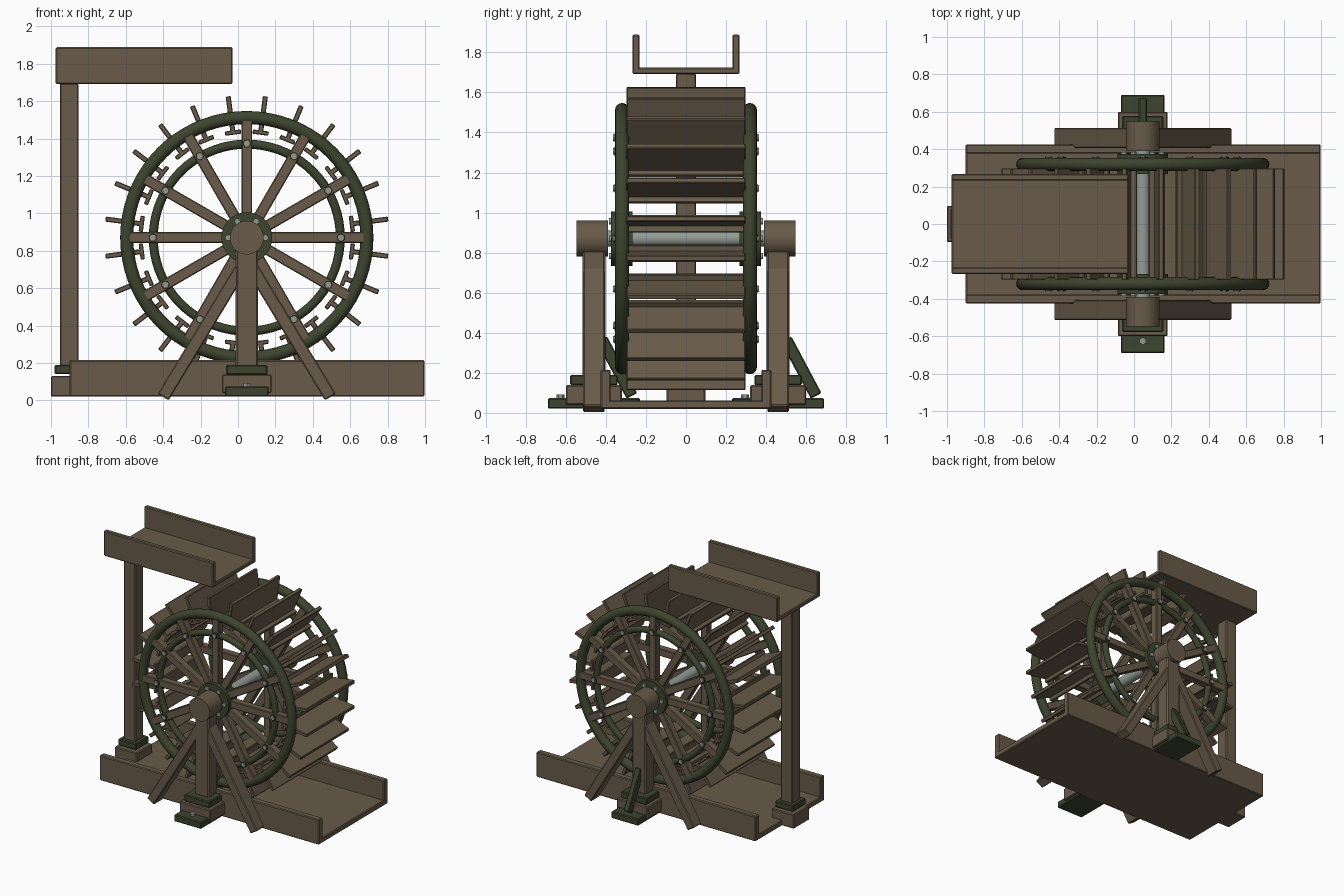
import bpy, bmesh, math
from mathutils import Matrix, Vector

if "Cube" in bpy.data.objects:
    bpy.data.objects.remove(bpy.data.objects["Cube"])


def material(name, rgb):
    m = bpy.data.materials.new(name)
    m.diffuse_color = (*rgb, 1)
    m.use_nodes = True
    m.node_tree.nodes["Principled BSDF"].inputs["Base Color"].default_value = m.diffuse_color
    return m


WOOD = material("weathered_wood", (0.138, 0.105, 0.066))
GREEN = material("dark_green_iron", (0.046, 0.058, 0.027))
STEEL = material("pale_steel", (0.29, 0.33, 0.30))

CX, CZ = 0.047, 0.87                      # wheel axis
CENTRE = Matrix.Translation((CX, 0, CZ))


def turn(a):
    """Frame on the wheel axis whose local x points outward at angle a."""
    return CENTRE @ Matrix.Rotation(-a, 4, 'Y')


def finish(name, bm, mat, bevel=0.0):
    me = bpy.data.meshes.new(name)
    bmesh.ops.recalc_face_normals(bm, faces=bm.faces)
    bm.to_mesh(me)
    bm.free()
    me.materials.append(mat)
    ob = bpy.data.objects.new(name, me)
    bpy.context.collection.objects.link(ob)
    if bevel:
        b = ob.modifiers.new("soft_edges", 'BEVEL')
        b.width, b.segments, b.limit_method = bevel, 1, 'ANGLE'
    else:
        bpy.ops.object.select_all(action='DESELECT')
        ob.select_set(True)
        bpy.context.view_layer.objects.active = ob
        bpy.ops.object.shade_smooth_by_angle(angle=math.radians(35))
    return ob


def add_box(bm, lo, hi, frame=Matrix()):
    lo, hi = Vector(lo), Vector(hi)
    bmesh.ops.create_cube(bm, size=1, matrix=frame @ Matrix.Translation((lo + hi) / 2)
                          @ Matrix.Diagonal((*(hi - lo), 1)))


def add_cyl(bm, radius, y0, y1, frame=Matrix(), sides=32):
    """Cylinder along y."""
    m = frame @ Matrix.Translation((0, (y0 + y1) / 2, 0)) @ Matrix.Rotation(math.pi / 2, 4, 'X')
    bmesh.ops.create_cone(bm, cap_ends=True, segments=sides, radius1=radius,
                          radius2=radius, depth=abs(y1 - y0), matrix=m)


def box(name, lo, hi, mat, frame=Matrix(), bevel=0.006):
    bm = bmesh.new()
    add_box(bm, lo, hi, frame)
    return finish(name, bm, mat, bevel)


def cylinder(name, radius, y0, y1, mat, frame=Matrix(), sides=32):
    bm = bmesh.new()
    add_cyl(bm, radius, y0, y1, frame, sides)
    return finish(name, bm, mat)


def ring(name, major, minor, y, mat):
    bpy.ops.mesh.primitive_torus_add(major_radius=major, minor_radius=minor, major_segments=72,
                                     minor_segments=16, location=(CX, y, CZ),
                                     rotation=(math.pi / 2, 0, 0))
    ob = bpy.context.object
    ob.name = name
    ob.data.materials.append(mat)
    bpy.ops.object.shade_smooth()


def channel(name, x0, x1, half, wall, z0, z1, floor):
    """Open-ended trough: floor plank and two side planks."""
    box(name + "_floor", (x0, -half + 0.01, z0), (x1, half - 0.01, z0 + floor), WOOD)
    for s, side in ((-1, "front"), (1, "back")):
        ys = sorted((s * half, s * (half - wall)))
        box(f"{name}_{side}_wall", (x0, ys[0], z0), (x1, ys[1], z1), WOOD)


# Tail race below and flume above
channel("tail_race", -0.9, 0.997, 0.426, 0.05, 0.02, 0.215, 0.042)
channel("flume", -0.975, -0.03, 0.267, 0.035, 1.692, 1.888, 0.032)

# Flume support
box("flume_post", (-0.953, -0.05, 0.18), (-0.853, 0.05, 1.695), WOOD)
box("flume_post_collar", (-0.98, -0.08, 0.14), (-0.826, 0.08, 0.19), GREEN)
box("flume_post_base", (-1.0, -0.097, 0.02), (-0.806, 0.097, 0.13), WOOD)

# Axle
cylinder("axle", 0.04, -0.543, 0.543, STEEL, CENTRE)

# Paddles with cross boards at their inner edge
boards, cross = bmesh.new(), bmesh.new()
for i in range(24):
    f = turn(math.radians(7.5 + 15 * i))
    add_box(boards, (0.565, -0.297, -0.0135), (0.762, 0.297, 0.0135), f)
    add_box(cross, (0.555, -0.297, -0.043), (0.578, 0.297, 0.043), f)
finish("paddles", boards, WOOD, 0.004)
finish("paddle_cross_boards", cross, WOOD, 0.004)

for s, side in ((-1, "front"), (1, "back")):
    # Wheel rims, hub and spokes
    ring(side + "_outer_rim", 0.642, 0.035, s * 0.319, GREEN)
    ring(side + "_inner_rim", 0.5, 0.024, s * 0.319, GREEN)
    cylinder(side + "_hub", 0.136, s * 0.268, s * 0.375, GREEN, CENTRE)
    spokes, nuts, studs = bmesh.new(), bmesh.new(), bmesh.new()
    for i in range(12):
        f = turn(math.radians(30 * i))
        ys = sorted((s * 0.29, s * 0.348))
        add_box(spokes, (0.08, ys[0], -0.029), (0.63, ys[1], 0.029), f)
        g = f @ Matrix.Translation((0.503, 0, 0))
        add_cyl(nuts, 0.024, s * 0.34, s * 0.357, g, 6)
        add_cyl(studs, 0.016, s * 0.35, s * 0.364, g, 12)
        if i % 2 == 0:
            add_cyl(studs, 0.016, s * 0.37, s * 0.384,
                    f @ Matrix.Translation((0.1, 0, 0)), 12)
    finish(side + "_spokes", spokes, WOOD, 0.005)
    finish(side + "_spoke_nuts", nuts, GREEN)
    finish(side + "_bolts", studs, STEEL)

    # Bearing and post
    y = s * 0.46
    cylinder(side + "_bearing", 0.09, s * 0.39, s * 0.547, WOOD, CENTRE)
    box(side + "_post", (CX - 0.061, y - 0.057, 0.18), (CX + 0.061, y + 0.057, 0.86), WOOD, bevel=0.01)
    box(side + "_post_collar", (CX - 0.11, y - 0.118, 0.138), (CX + 0.11, y + 0.118, 0.19), GREEN)
    box(side + "_post_base", (CX - 0.133, y - 0.14, 0.04), (CX + 0.133, y + 0.14, 0.138), WOOD)

    # Foot plate, its bolt and its inclined strut (same way round on both sides)
    box(side + "_foot_plate", (CX - 0.117, y - 0.23, 0.021), (CX + 0.117, y + 0.23, 0.074), GREEN)
    bolt = Matrix.Translation((CX, y - 0.166, 0.08)) @ Matrix.Rotation(math.pi / 2, 4, 'X')
    cylinder(side + "_foot_bolt", 0.02, -0.012, 0.012, STEEL, bolt, 6)
    lean = Matrix.Translation((CX, y + 0.19, 0.085)) @ Matrix.Rotation(math.radians(28), 4, 'X')
    box(side + "_foot_strut", (-0.022, -0.03, 0), (0.022, 0.03, 0.32), GREEN, lean)

    # A-frame braces
    for d, hand in ((-1, "left"), (1, "right")):
        f = Matrix.Translation((CX + d * 0.447, y, 0.018)) \
            @ Matrix.Rotation(-d * math.radians(31.2), 4, 'Y')
        box(f"{side}_{hand}_brace", (-0.034, -0.053, 0), (0.034, 0.053, 0.83), WOOD, f)
